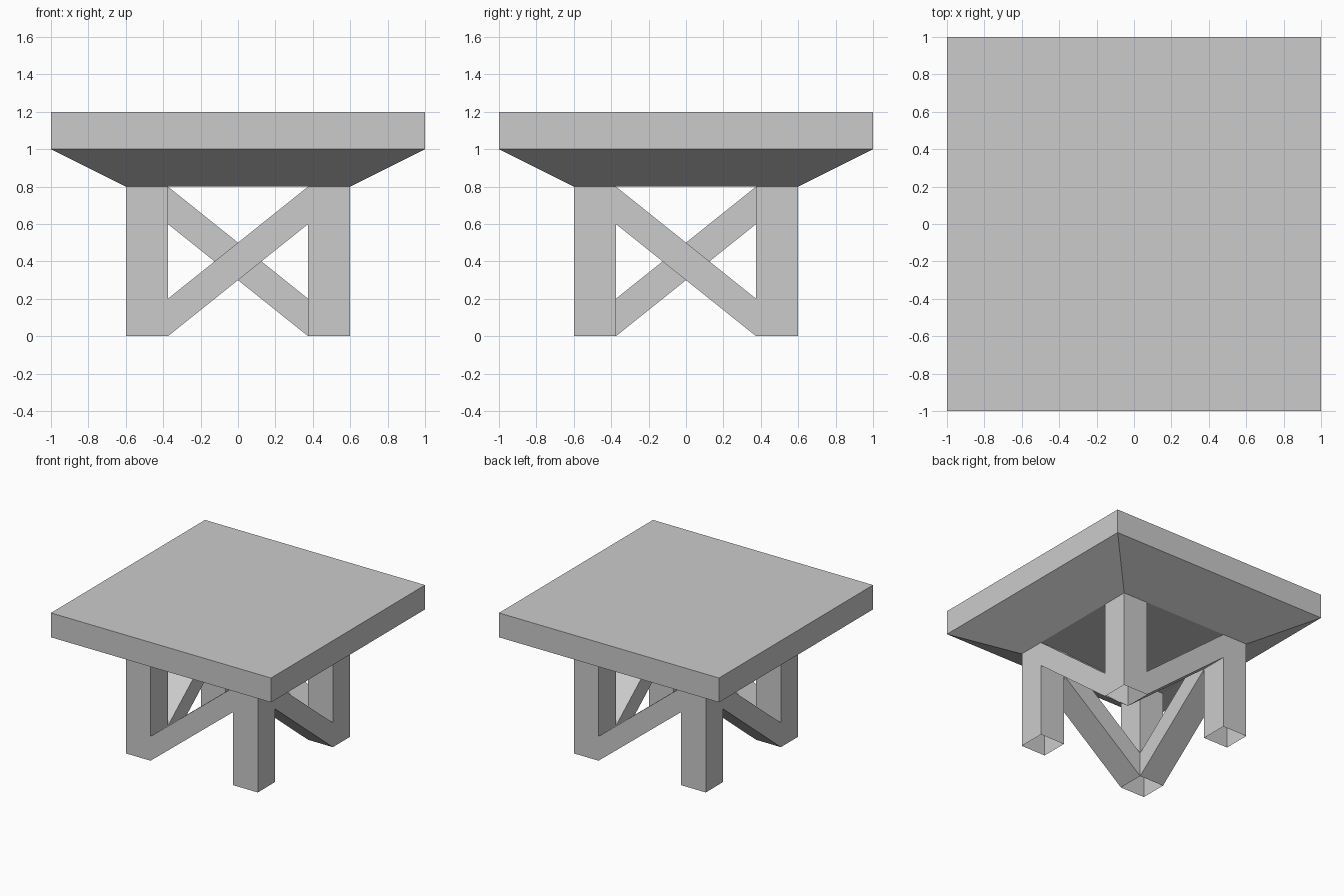
import bpy, bmesh

if "Cube" in bpy.data.objects:
    bpy.data.objects.remove(bpy.data.objects["Cube"])

OUT, INN = 0.6, 0.375          # outer and inner edges of the legs
LEVELS = [0.0, 0.2, 0.6, 0.8]  # leg rings where braces join


def finish(name, bm):
    bmesh.ops.remove_doubles(bm, verts=bm.verts, dist=1e-5)
    bmesh.ops.recalc_face_normals(bm, faces=bm.faces)
    mesh = bpy.data.meshes.new(name)
    bm.to_mesh(mesh)
    bm.free()
    obj = bpy.data.objects.new(name, mesh)
    bpy.context.collection.objects.link(obj)
    return obj


def ring(bm, points):
    return [bm.verts.new(p) for p in points]


def square(bm, half, z):
    return ring(bm, [(-half, -half, z), (half, -half, z), (half, half, z), (-half, half, z)])


def bridge(bm, a, b, skip=()):
    for i in range(4):
        if i not in skip:
            j = (i + 1) % 4
            bm.faces.new((a[i], a[j], b[j], b[i]))


# Table top: flat slab with a tapered underside
bm = bmesh.new()
rings = [square(bm, h, z) for h, z in ((OUT, 0.8), (1.0, 1.0), (1.0, 1.2))]
bridge(bm, rings[0], rings[1])
bridge(bm, rings[1], rings[2])
bm.faces.new(rings[0][::-1])
bm.faces.new(rings[2])
finish("table_top", bm)

# Leg frame: four open-bottomed legs joined by flush diagonal braces
bm = bmesh.new()
for sx in (-1, 1):
    for sy in (-1, 1):
        low = sx == sy         # braces meet these legs at the foot, others at the top
        corners = [(OUT, OUT), (OUT, INN), (INN, INN), (INN, OUT)]
        rings = [ring(bm, [(sx * x, sy * y, z) for x, y in corners]) for z in LEVELS]
        for k in range(3):
            joined = k == (0 if low else 2)
            bridge(bm, rings[k], rings[k + 1], skip=(1, 2) if joined else ())

for s in (-1, 1):
    for along_x in (True, False):
        ends = []
        for along, z0, z1 in ((s * INN, 0.0, 0.2), (-s * INN, 0.6, 0.8)):
            section = [(s * OUT, z0), (s * INN, z0), (s * INN, z1), (s * OUT, z1)]
            ends.append(ring(bm, [(along, a, z) if along_x else (a, along, z)
                                  for a, z in section]))
        bridge(bm, *ends)
finish("leg_frame", bm)
